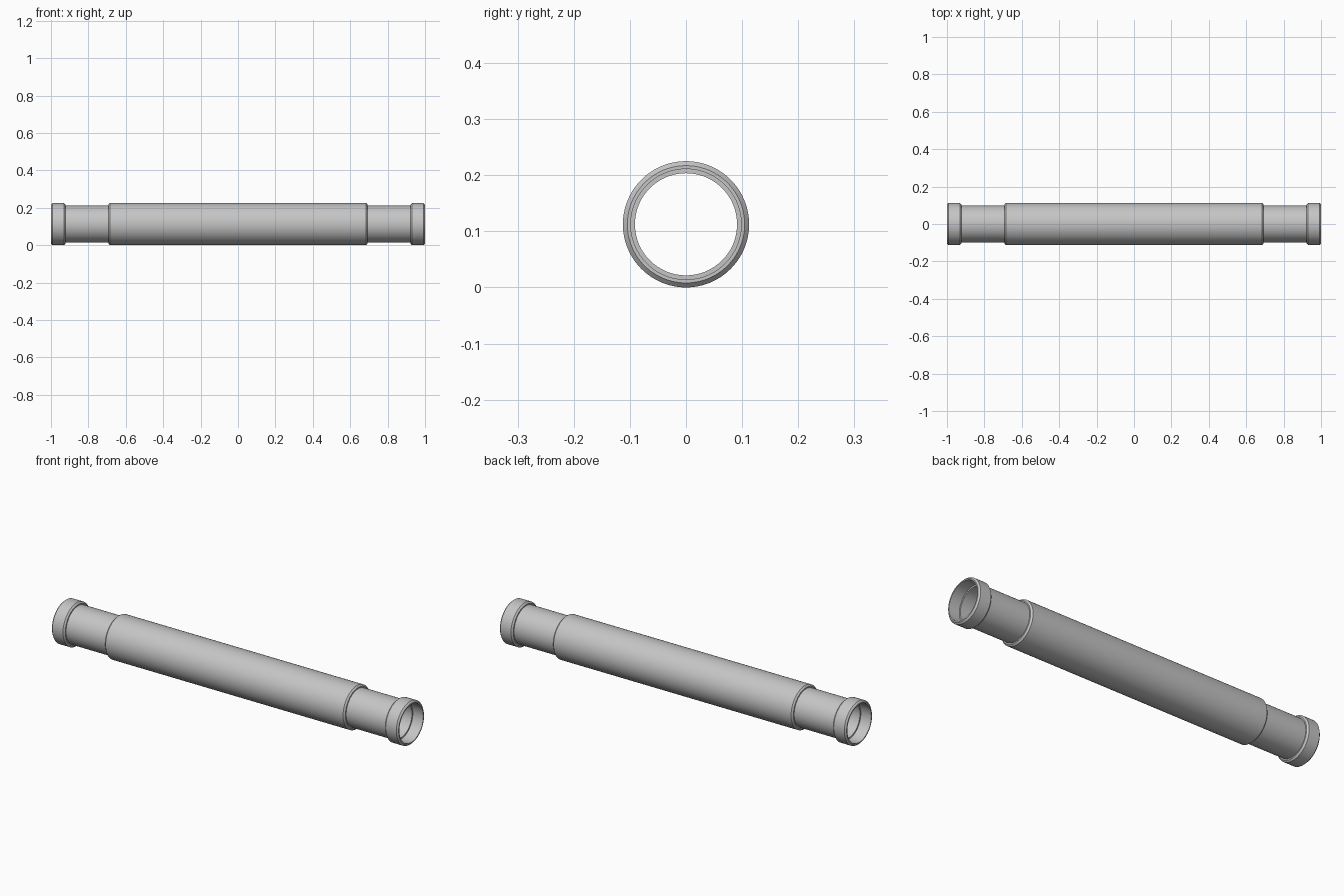
import bpy, bmesh
from math import cos, sin, tau

cube = bpy.data.objects.get("Cube")
if cube:
    bpy.data.objects.remove(cube, do_unlink=True)

SIDES = 96
R_OUT, R_PIPE, R_BORE = 0.1125, 0.0985, 0.091
CHAMFER = 0.008

grey = bpy.data.materials.new("plain_grey")
grey.use_nodes = True
colour = (0.56, 0.56, 0.56, 1)
grey.diffuse_color = colour
grey.node_tree.nodes["Principled BSDF"].inputs["Base Color"].default_value = colour


def lathe(name, profile):
    """Spin a closed (x, radius) profile around the horizontal axis."""
    bm = bmesh.new()
    rings = []
    for i in range(SIDES):
        a = tau * i / SIDES
        rings.append([bm.verts.new((x, r * cos(a), R_OUT + r * sin(a))) for x, r in profile])
    n = len(profile)
    for i in range(SIDES):
        here, there = rings[i], rings[(i + 1) % SIDES]
        for j in range(n):
            k = (j + 1) % n
            bm.faces.new((here[j], here[k], there[k], there[j]))
    bmesh.ops.recalc_face_normals(bm, faces=bm.faces)
    mesh = bpy.data.meshes.new(name)
    bm.to_mesh(mesh)
    bm.free()
    mesh.materials.append(grey)
    obj = bpy.data.objects.new(name, mesh)
    bpy.context.collection.objects.link(obj)
    bpy.ops.object.select_all(action="DESELECT")
    obj.select_set(True)
    bpy.context.view_layer.objects.active = obj
    bpy.ops.object.shade_smooth_by_angle(angle=0.5)
    return obj


def ring(name, x0, x1, r_in, r_out, c=0.0):
    """Tube section with optional chamfers on both outer edges."""
    outer = [(x0, r_out), (x1, r_out)]
    if c:
        outer = [(x0, r_out - c), (x0 + c, r_out), (x1 - c, r_out), (x1, r_out - c)]
    return lathe(name, [(x0, r_in)] + outer + [(x1, r_in)])


# Inner pipe, stopping inside the collars to leave a step
ring("inner_pipe", -0.94, 0.94, R_BORE, R_PIPE)

# Thick middle sleeve
ring("middle_sleeve", -0.693, 0.693, R_PIPE, R_OUT, CHAMFER)

# End collars
ring("left_collar", 0.923, 1.0, R_PIPE, R_OUT, CHAMFER)
ring("right_collar", -1.0, -0.923, R_PIPE, R_OUT, CHAMFER)
